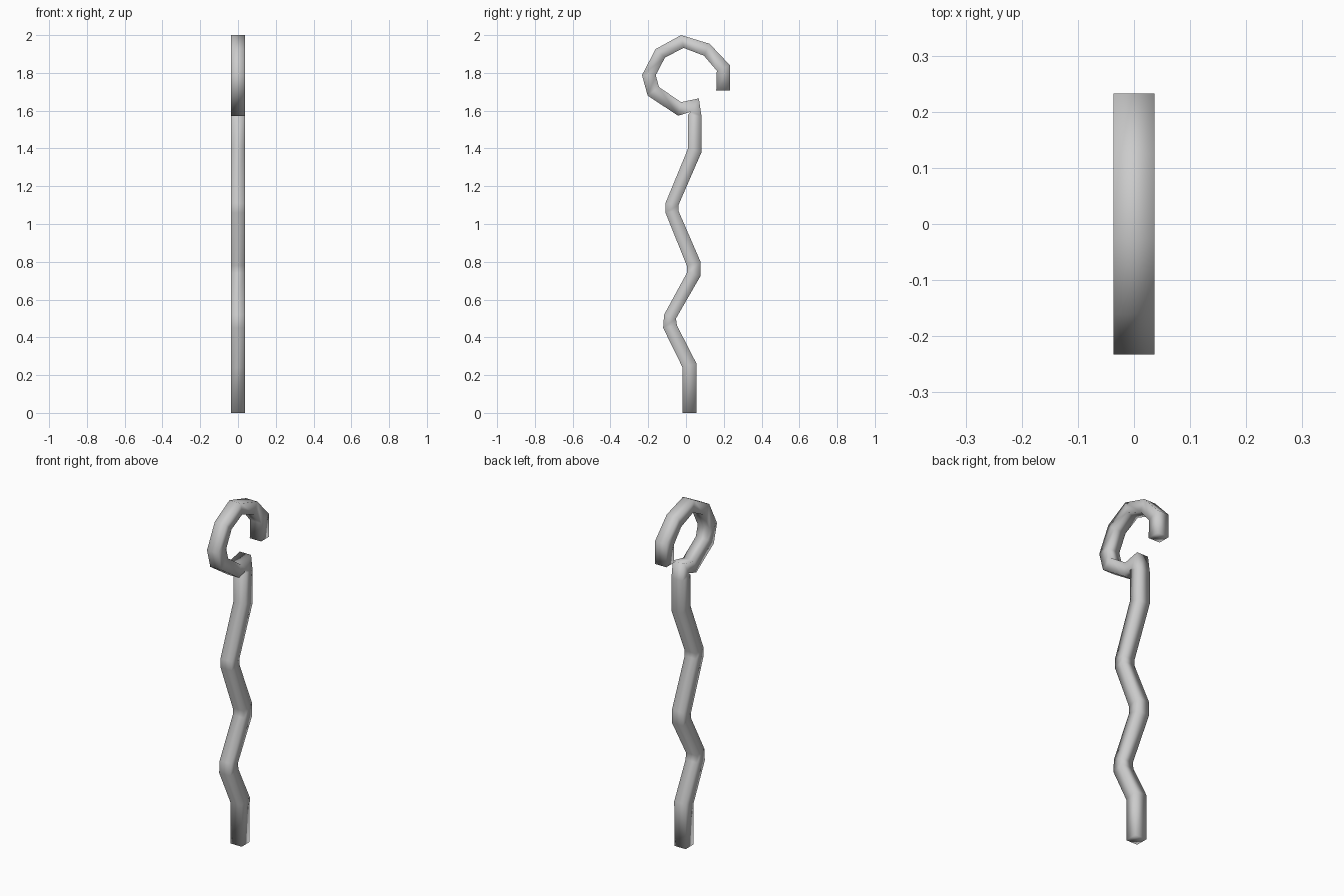
import bpy, bmesh
from mathutils import Vector

R = 0.0365  # half the thickness in x

# Side outline of the rod in the y-z plane: (left y, left z, right y, right z)
rings = [
    (-.018, 0, .055, 0), (-.018, .24, .056, .26),            # foot
    (-.121, .45, -.048, .463), (-.116, .52, -.053, .50),     # wavy shaft
    (.004, .74, .077, .725), (.004, .78, .077, .80),
    (-.109, 1.06, -.04, 1.07), (-.109, 1.11, -.04, 1.10),
    (.011, 1.40, .082, 1.38), (.011, 1.58, .082, 1.57),      # neck
    (.028, 1.595, .068, 1.665), (-.042, 1.573, -.026, 1.645),  # fold
    (-.203, 1.68, -.143, 1.725), (-.233, 1.788, -.16, 1.788),  # curl
    (-.161, 1.926, -.111, 1.882), (-.026, 2.0, -.012, 1.932),
    (.125, 1.954, .095, 1.891), (.233, 1.84, .163, 1.812), (.233, 1.708, .16, 1.708),
]

# Sweep a square section through the outline
bm = bmesh.new()
loops = []
for ly, lz, ry, rz in rings:
    corners = [(-R, ly, lz), (R, ly, lz), (R, ry, rz), (-R, ry, rz)]
    loops.append([bm.verts.new(Vector(c)) for c in corners])
for p, q in zip(loops, loops[1:]):
    for i in range(4):
        j = (i + 1) % 4
        bm.faces.new((p[i], p[j], q[j], q[i]))
# End caps
bm.faces.new(loops[0])
bm.faces.new(loops[-1])
bmesh.ops.recalc_face_normals(bm, faces=bm.faces)

mesh = bpy.data.meshes.new("crooked_staff")
bm.to_mesh(mesh)
bm.free()
for f in mesh.polygons:
    f.use_smooth = True
staff = bpy.data.objects.new("crooked_staff", mesh)
bpy.context.collection.objects.link(staff)
